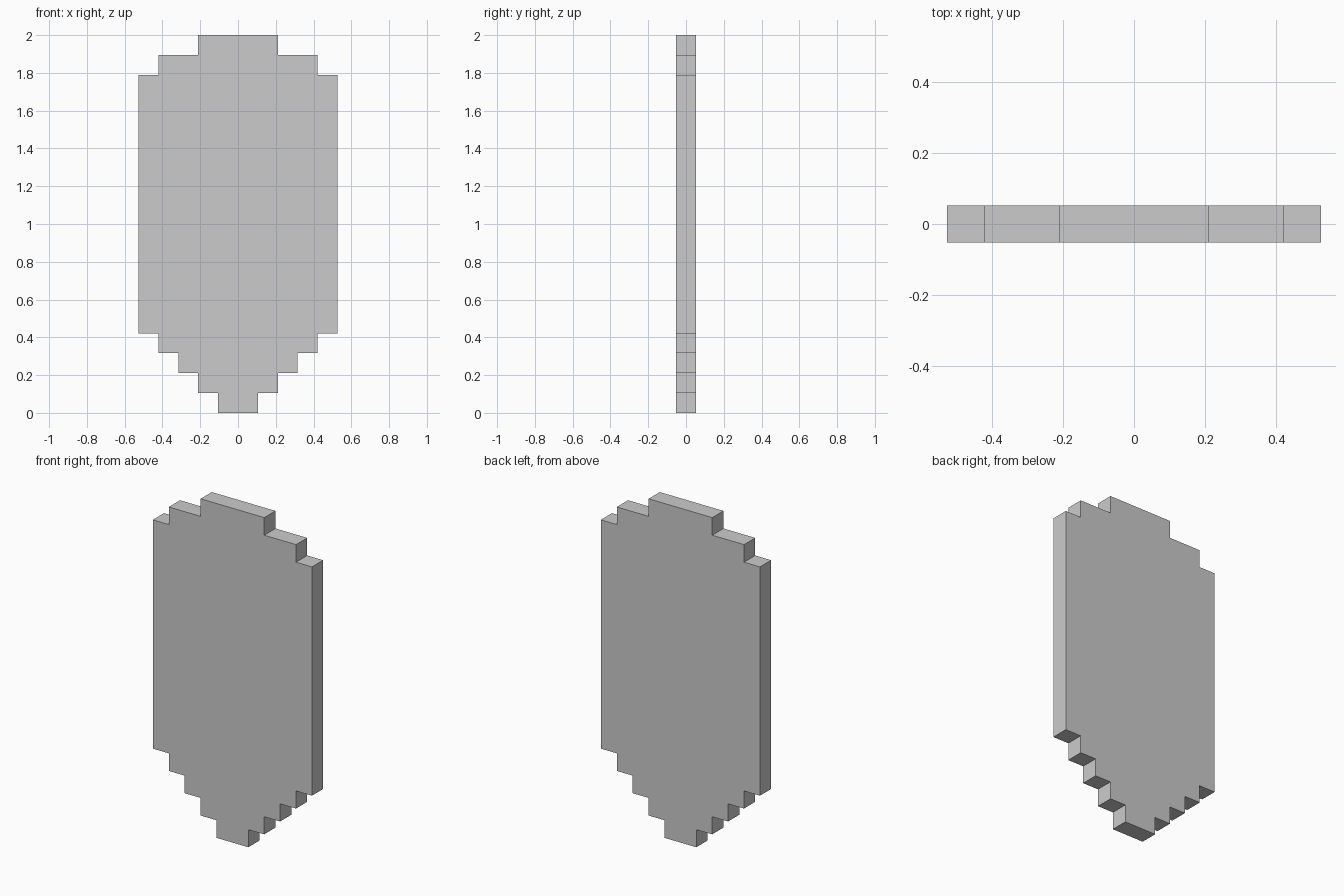
import bpy
import bmesh

if "Cube" in bpy.data.objects:
    bpy.data.objects.remove(bpy.data.objects["Cube"])

U = 2 / 19  # one grid step of the stepped outline

# Right half of the outline: (half width, bottom, top) of each row, in steps
rows = [(1, 0, 1), (2, 1, 2), (3, 2, 3), (4, 3, 4),
        (5, 4, 17), (4, 17, 18), (2, 18, 19)]
right = [(w, z) for w, low, high in rows for z in (low, high)]
outline = right + [(-w, z) for w, z in reversed(right)]

# Shield plate: the mirrored outline extruded from front to back
bm = bmesh.new()
front = bm.faces.new([bm.verts.new((x * U, -U / 2, z * U)) for x, z in outline])
extruded = bmesh.ops.extrude_face_region(bm, geom=[front], use_keep_orig=True)
back = [v for v in extruded["geom"] if isinstance(v, bmesh.types.BMVert)]
bmesh.ops.translate(bm, verts=back, vec=(0, U, 0))
bmesh.ops.recalc_face_normals(bm, faces=bm.faces)

mesh = bpy.data.meshes.new("shield_plate")
bm.to_mesh(mesh)
bm.free()
bpy.context.collection.objects.link(bpy.data.objects.new("shield_plate", mesh))
